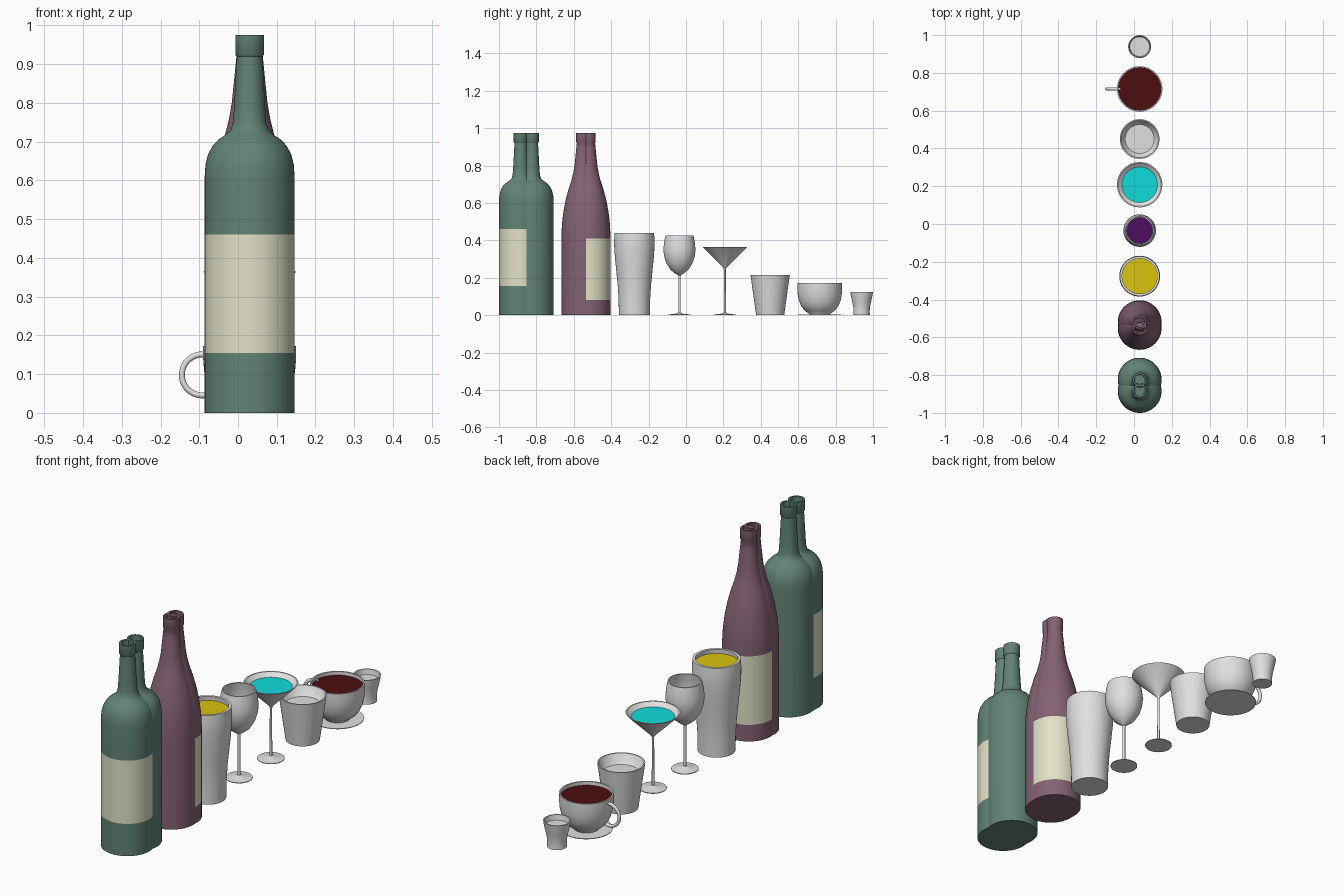
import bpy, bmesh, math
from mathutils import Vector

if "Cube" in bpy.data.objects:
    bpy.data.objects.remove(bpy.data.objects["Cube"])

AXIS_X = 0.03
SIDES = 64


def material(name, rgb):
    """Flat colour given as sRGB bytes, stored as linear values."""
    lin = [((c / 255 + 0.055) / 1.055) ** 2.4 if c > 10 else c / 3295 for c in rgb]
    m = bpy.data.materials.new(name)
    m.use_nodes = True
    m.diffuse_color = (*lin, 1)
    m.node_tree.nodes["Principled BSDF"].inputs["Base Color"].default_value = (*lin, 1)
    return m


green = material("bottle green", (98, 131, 118))
burgundy = material("dusty burgundy", (133, 98, 116))
cream = material("label cream", (226, 226, 200))
white = material("glass white", (224, 224, 224))
amber = material("beer yellow", (218, 196, 14))
violet = material("wine violet", (80, 15, 95))
cyan = material("cocktail cyan", (16, 220, 220))
coffee = material("coffee red", (76, 14, 16))


def smooth(obj):
    bpy.ops.object.select_all(action='DESELECT')
    obj.select_set(True)
    bpy.context.view_layer.objects.active = obj
    bpy.ops.object.shade_smooth_by_angle(angle=math.radians(40))


def lathe(name, profile, y, mats, band=None):
    """Turn a (radius, height) profile; faces inside the height band get the second material."""
    bm = bmesh.new()
    verts = [bm.verts.new((r, 0, z)) for r, z in profile]
    edges = [bm.edges.new(pair) for pair in zip(verts, verts[1:])]
    bmesh.ops.spin(bm, geom=verts + edges, cent=(0, 0, 0), axis=(0, 0, 1),
                   angle=math.tau, steps=SIDES)
    bmesh.ops.remove_doubles(bm, verts=bm.verts, dist=1e-5)
    bmesh.ops.recalc_face_normals(bm, faces=bm.faces)
    if band:
        for f in bm.faces:
            c = f.calc_center_median()
            if band[0] < c.z < band[1] and Vector(c.xy).length > 0.1:
                f.material_index = 1
    mesh = bpy.data.meshes.new(name)
    bm.to_mesh(mesh)
    bm.free()
    for m in mats:
        mesh.materials.append(m)
    obj = bpy.data.objects.new(name, mesh)
    bpy.context.collection.objects.link(obj)
    obj.location = (AXIS_X, y, 0)
    smooth(obj)
    return obj


def radius_at(points, z):
    for (r0, z0), (r1, z1) in zip(points, points[1:]):
        if z0 <= z <= z1:
            return r0 + (r1 - r0) * (z - z0) / max(z1 - z0, 1e-6)
    return points[-1][0]


def vessel(name, y, outer, wall, floor, level, liquid, drink):
    """Hollow drinking vessel with a disc of liquid."""
    inner = [(r - wall, z) for r, z in outer if z > floor and r > wall]
    cavity = [(0, floor)] + inner
    lathe(name, [(0, 0)] + outer + cavity[::-1], y, [white])
    r = radius_at(cavity, level) + 0.001
    lathe(drink, [(0, level - 0.003), (r, level - 0.003), (r, level), (0, level)], y, [liquid])


def bottle(name, y, body, color, label):
    """Bottle with an open neck; a label band is optional."""
    lip = [(0.037, 0.925), (0.037, 0.975), (0.028, 0.975), (0.026, 0.78), (0, 0.78)]
    base = [(0, 0), (0.116, 0)] + [(0.116, z) for z in label]
    lathe(name, base + body + lip, y, [color, cream], label)


# Overlapping bottle pairs, one of each pair labelled
round_shoulder = [(0.116, 0.61), (0.114, 0.64), (0.107, 0.668), (0.095, 0.69), (0.08, 0.706),
                  (0.062, 0.718), (0.049, 0.73), (0.043, 0.75), (0.04, 0.79), (0.033, 0.92)]
sloped_shoulder = [(0.116, 0.43), (0.113, 0.49), (0.106, 0.55), (0.094, 0.615), (0.078, 0.675),
                   (0.063, 0.72), (0.053, 0.76), (0.046, 0.8), (0.037, 0.89), (0.034, 0.92)]
bottle("green_bottle_front", -0.884, round_shoulder, green, (0.155, 0.46))
bottle("green_bottle_back", -0.824, round_shoulder, green, ())
bottle("burgundy_bottle_front", -0.55, sloped_shoulder, burgundy, ())
bottle("burgundy_bottle_back", -0.52, sloped_shoulder, burgundy, (0.08, 0.41))

# Beer glass
vessel("beer_glass", -0.276,
       [(0.083, 0), (0.084, 0.08), (0.089, 0.16), (0.097, 0.24), (0.104, 0.31),
        (0.108, 0.37), (0.108, 0.4), (0.105, 0.44)],
       0.012, 0.02, 0.42, amber, "beer")


def stemmed(bowl):
    """Foot and stem shared by the stemmed glasses."""
    return [(0.06, 0), (0.06, 0.003), (0.02, 0.008), (0.006, 0.014)] + bowl


# Wine glass
vessel("wine_glass", -0.035,
       stemmed([(0.006, 0.212), (0.022, 0.222), (0.048, 0.243), (0.07, 0.278), (0.082, 0.315),
                (0.086, 0.35), (0.082, 0.39), (0.075, 0.425)]),
       0.006, 0.225, 0.325, violet, "red_wine")

# Cocktail glass
vessel("cocktail_glass", 0.208,
       stemmed([(0.005, 0.245), (0.01, 0.255), (0.12, 0.365)]),
       0.006, 0.262, 0.347, cyan, "cocktail")

# Tumbler
vessel("tumbler", 0.45, [(0.075, 0), (0.105, 0.215)], 0.006, 0.015, 0.17, white, "water")

# Cup, saucer and handle
CUP_Y = 0.715
vessel("coffee_cup", CUP_Y,
       [(0.055, 0), (0.058, 0.008), (0.08, 0.024), (0.098, 0.046), (0.11, 0.074),
        (0.117, 0.105), (0.12, 0.14), (0.12, 0.172)],
       0.007, 0.012, 0.155, coffee, "coffee")
lathe("saucer", [(0, 0), (0.115, 0), (0.115, 0.003), (0, 0.003)], CUP_Y, [white])

curve = bpy.data.curves.new("cup_handle", 'CURVE')
curve.dimensions = '3D'
curve.bevel_depth = 0.008
curve.bevel_resolution = 3
curve.use_fill_caps = True
path = curve.splines.new('POLY')
angles = [math.radians(70 + 10 * i) for i in range(23)]
path.points.add(len(angles) - 1)
for p, a in zip(path.points, angles):
    p.co = (-0.092 + 0.053 * math.cos(a), CUP_Y, 0.098 + 0.053 * math.sin(a), 1)
curve.materials.append(white)
handle = bpy.data.objects.new("cup_handle", curve)
bpy.context.collection.objects.link(handle)

# Shot glass
vessel("shot_glass", 0.939,
       [(0.044, 0), (0.043, 0.02), (0.045, 0.045), (0.051, 0.075), (0.057, 0.1), (0.061, 0.125)],
       0.005, 0.015, 0.1, white, "clear_spirit")
